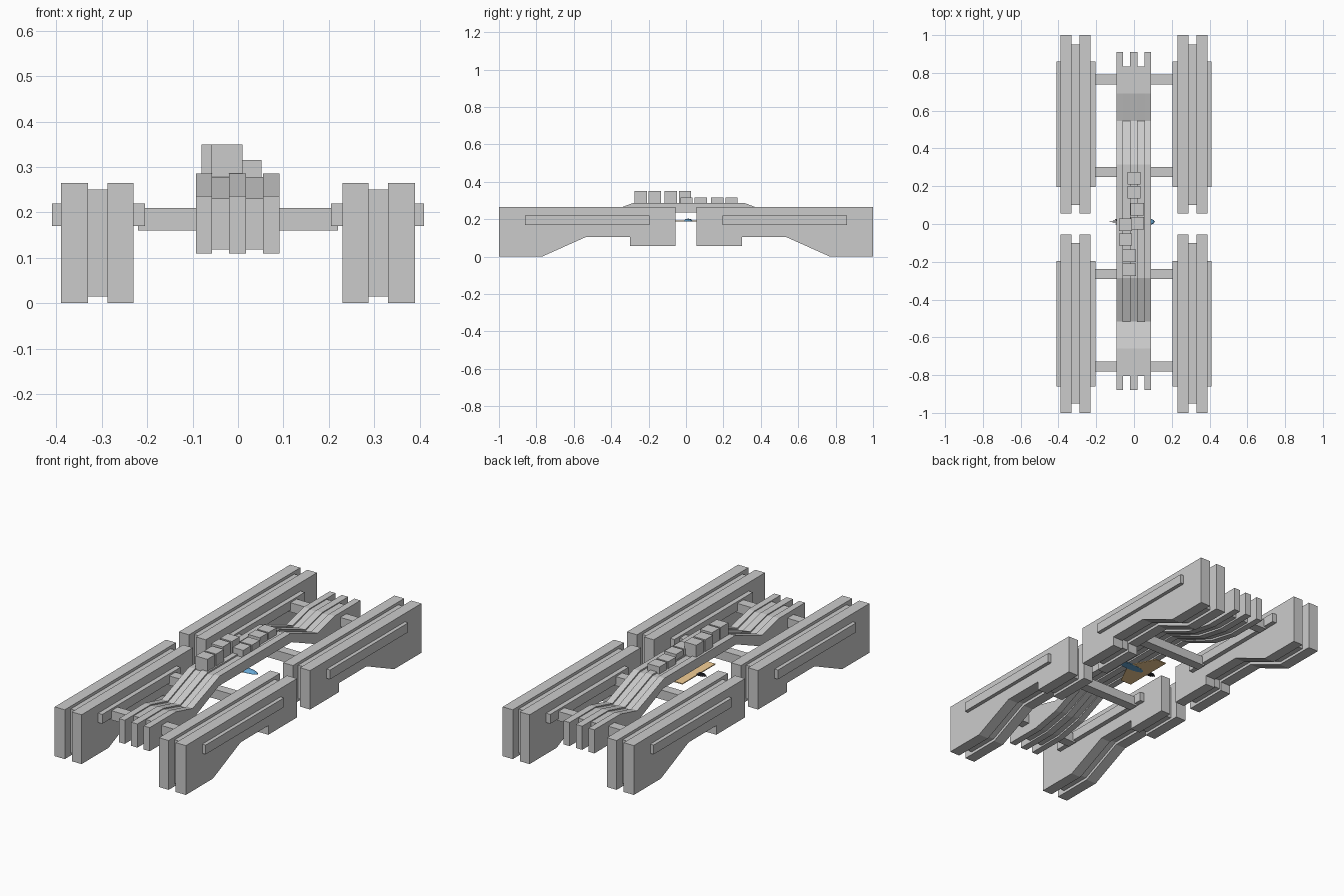
import bpy, bmesh
from mathutils import Matrix

if "Cube" in bpy.data.objects:
    bpy.data.objects.remove(bpy.data.objects["Cube"])


def mat(name, col):
    m = bpy.data.materials.new(name)
    m.diffuse_color = (*col, 1)
    m.use_nodes = True
    m.node_tree.nodes["Principled BSDF"].inputs["Base Color"].default_value = m.diffuse_color
    return m


def finish(name, bm, m=None):
    bmesh.ops.recalc_face_normals(bm, faces=bm.faces)
    me = bpy.data.meshes.new(name)
    bm.to_mesh(me)
    bm.free()
    ob = bpy.data.objects.new(name, me)
    bpy.context.collection.objects.link(ob)
    if m:
        me.materials.append(m)
    return ob


def prism(name, pts, lo, hi, axis='X', m=None):
    """Extrude a (y,z) profile along x, or an (x,y) profile along z."""
    bm = bmesh.new()
    co = (lambda p: (lo, p[0], p[1])) if axis == 'X' else (lambda p: (p[0], p[1], lo))
    f = bm.faces.new([bm.verts.new(co(p)) for p in pts])
    r = bmesh.ops.extrude_face_region(bm, geom=[f])
    d = (hi - lo, 0, 0) if axis == 'X' else (0, 0, hi - lo)
    bmesh.ops.translate(bm, vec=d, verts=[v for v in r['geom'] if isinstance(v, bmesh.types.BMVert)])
    return finish(name, bm, m)


def box(name, x0, x1, y0, y1, z0, z1):
    return prism(name, [(y0, z0), (y1, z0), (y1, z1), (y0, z1)], x0, x1)


# Four outriggers: two dark plates, an inset core and a side rail
plate = [(.055, .265), (1, .265), (1, 0), (.77, 0), (.535, .105),
         (.30, .105), (.30, .056), (.055, .056)]
core = [(.10, .25), (.95, .25), (.95, .015), (.775, .015), (.54, .12),
        (.29, .12), (.29, .07), (.10, .07)]
for sx in (-1, 1):
    for sy in (-1, 1):
        def side(pts):
            return [(y * sy, z) for y, z in pts]
        prism("outrigger_outer_plate", side(plate), sx * .33, sx * .39)
        prism("outrigger_inner_plate", side(plate), sx * .23, sx * .288)
        prism("outrigger_core", side(core), sx * .287, sx * .331)
        box("outrigger_rail", sx * .205, sx * .41, sy * .195, sy * .86, .17, .22)

# Crossbars joining the outriggers
for y in (-.755, -.265, .275, .765):
    box("crossbar", -.22, .22, y - .026, y + .026, .16, .21)

# Central spine: raised deck that dips then rises at both ends
spine_half = [(.30, .286), (.53, .20), (.675, .236), (.895, .236),
              (.895, .109), (.69, .109), (.53, .14), (.31, .235)]
fill_half = [(.30, .278), (.53, .192), (.675, .231), (.82, .231),
             (.82, .118), (.69, .118), (.53, .15), (.30, .243)]


def spine(pts):
    off = .015
    return [(y + off, z) for y, z in pts] + [(off - y, z) for y, z in reversed(pts)]


for x0, x1 in ((-.092, -.057), (-.02, .018), (.055, .091)):
    prism("spine_plate", spine(spine_half), x0, x1)
for x0, x1 in ((-.058, -.019), (.017, .056)):
    prism("spine_filler", spine(fill_half), x0, x1)

# Deck blocks: x start, y start, top height
for x, y, top in ((-.06, -.275, .35), (-.06, -.20, .35), (-.08, -.115, .35), (-.08, -.038, .35),
                  (-.018, -.03, .316), (-.018, .045, .316), (-.035, .135, .316), (-.035, .21, .316)):
    box("deck_block", x, x + .07, y, y + .066, .272, top)

# Small craft slung under the spine
orange = mat("craft_orange", (.9, .62, .3))
blue = mat("craft_blue", (.13, .38, .65))
black = mat("craft_black", (.03, .03, .04))
cy = .012
prism("craft_wing", [(.05, cy), (-.02, cy + .14), (-.085, cy + .14), (-.085, cy - .14),
                     (-.02, cy - .14)], .188, .193, 'Z', orange)
bm = bmesh.new()
bmesh.ops.create_uvsphere(bm, u_segments=16, v_segments=8, radius=1,
                          matrix=Matrix.Translation((.03, cy, .187)) @ Matrix.Diagonal((.08, .024, .016, 1)))
bmesh.ops.bisect_plane(bm, geom=bm.verts[:] + bm.edges[:] + bm.faces[:],
                       plane_co=(0, 0, .187), plane_no=(0, 0, -1), clear_outer=True)
bmesh.ops.holes_fill(bm, edges=bm.edges[:])
finish("craft_nose", bm, blue)
for i in range(-2, 3):
    y = cy + i * .006
    ob = prism("craft_tail_spike", [(-.08, y - .003), (-.08, y + .003), (-.13 + abs(i) * .008, y)],
               .188, .196, 'Z', black)
